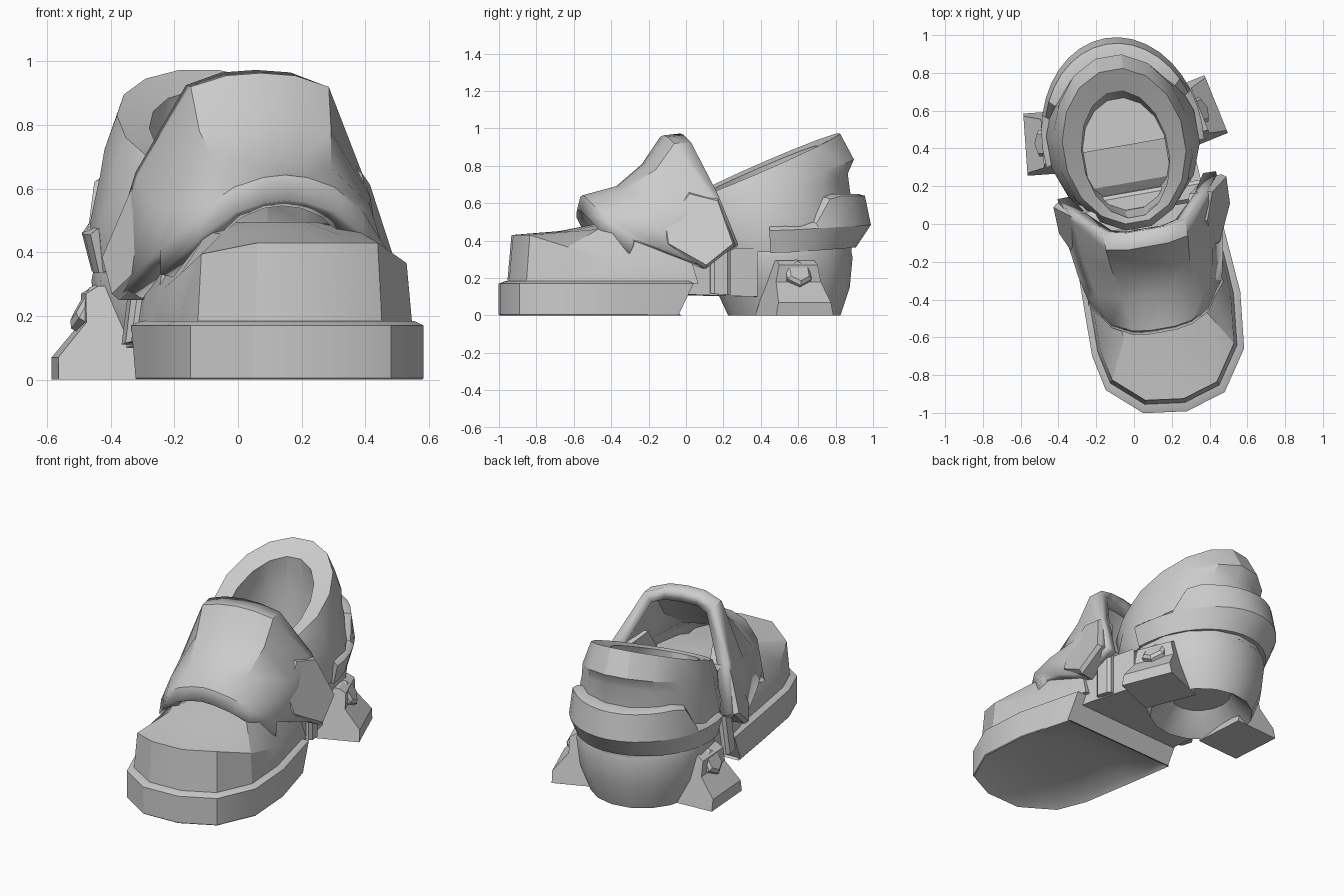
import bpy, bmesh
from math import sin, cos, pi, radians
from mathutils import Vector, Matrix

if "Cube" in bpy.data.objects:
    bpy.data.objects.remove(bpy.data.objects["Cube"])

TURN = radians(10)          # whole boot is turned slightly, toe towards +x
N = 16


def finish(name, bm, angle=28):
    bmesh.ops.recalc_face_normals(bm, faces=bm.faces)
    me = bpy.data.meshes.new(name)
    bm.to_mesh(me)
    bm.free()
    ob = bpy.data.objects.new(name, me)
    bpy.context.collection.objects.link(ob)
    ob.rotation_euler.z = TURN
    bpy.ops.object.select_all(action='DESELECT')
    ob.select_set(True)
    bpy.context.view_layer.objects.active = ob
    bpy.ops.object.shade_smooth_by_angle(angle=radians(angle))
    return ob


def loft(name, rings, closed=True, caps=True, angle=28):
    bm = bmesh.new()
    vs = [[bm.verts.new(p) for p in r] for r in rings]
    n = len(rings[0])
    for a, b in zip(vs, vs[1:]):
        for i in range(n if closed else n - 1):
            j = (i + 1) % n
            bm.faces.new((a[i], a[j], b[j], b[i]))
    if caps:
        bm.faces.new(vs[0])
        bm.faces.new(vs[-1])
    return finish(name, bm, angle)


def oval(ru, rv, vc, z0, slope=0.0, uc=0.02):
    pts = []
    for i in range(N):
        t = 2 * pi * (i + .5) / N
        v = vc + rv * sin(t)
        pts.append((uc + ru * cos(t), v, z0 + slope * v))
    return pts


# Toe sole: one outline, scaled for the shallow recess, rim and top
OUT = [(-.33, .0), (-.337, -.3), (-.34, -.65), (-.30, -.84), (-.125, -.995), (.104, -1.025),
       (.318, -.96), (.46, -.75), (.492, -.45), (.46, -.10)]


def outline(s, zf, vc=-.45, shift=0.0):
    return [(.06 + (u - .06) * s, vc + (v - vc) * s + shift, zf(v)) for u, v in OUT]


def back(ring, d):          # slide only the rear points along the foot
    return [(u, v + (d if v > -.2 else 0), z) for u, v, z in ring]


loft("toe_sole", [outline(.5, lambda v: .06), outline(.9, lambda v: .025),
                  outline(.99, lambda v: 0), back(outline(1, lambda v: .005), -.02),
                  back(outline(1, lambda v: .17), .06),
                  back(outline(.93, lambda v: .185), .06)])

# Toe cap, its crease dropping along both sides
crease = lambda v: max(.29, .43 - .32 * max(0, v + .95))
loft("toe_cap", [back(outline(.92, lambda v: .17), .12), back(outline(.88, crease), .1),
                 outline(.6, lambda v: .455 + .04 * (v + .9), shift=.1),
                 outline(.3, lambda v: .495, shift=.15)])

# Instep guard: arched rows from front lip to back edge, half rows mirrored
HALF = [[(.07, -.57, .635), (.16, -.555, .605), (.26, -.50, .53), (.36, -.36, .41)],
        [(.08, -.38, .685), (.18, -.38, .665), (.31, -.34, .55), (.39, -.22, .36)],
        [(.10, -.23, .81), (.21, -.21, .78), (.35, -.13, .57), (.42, .0, .27)],
        [(.11, -.13, .955), (.22, -.11, .92), (.36, .06, .64), (.43, .16, .36)],
        [(.11, -.04, .965), (.22, -.02, .925), (.36, .10, .65), (.425, .20, .38)]]
HALF = [[(0, h[0][1], h[0][2] + .008)] + h for h in HALF]
HALF.insert(0, [(u * 1.01, v - .02, z - .08) for u, v, z in HALF[0]])


def arch(h):
    return [(.05 - u, v, z) for u, v, z in h[:0:-1]] + [(.05 + u, v, z) for u, v, z in h]


guard = loft("instep_guard", [arch(h) for h in HALF], closed=False, caps=False, angle=30)
sol = guard.modifiers.new("thickness", 'SOLIDIFY')
sol.thickness = .07
up = sum((p.normal.z for p in guard.data.polygons))
sol.offset = -1 if up > 0 else 1

# Hexagonal ankle pads on both sides of the guard
PAD = [(-.19, .5), (-.05, .66), (.1, .62), (.17, .38), (.02, .26), (-.18, .38)]
for side, label in ((1, "right"), (-1, "left")):
    def pad_ring(s, d):
        r = []
        for v, z in PAD:
            v, z = v * s, .46 + (z - .46) * s
            r.append((.06 + side * (.465 - .3 * (z - .28) + .28 * (v - .05) - d), v, z))
        return r
    loft("ankle_pad_" + label, [pad_ring(1.05, .12), pad_ring(1.05, .03), pad_ring(.95, 0)], angle=15)


# Arch bridge joining toe and heel, with a strap over each side
def box_ring(v, w, lo, hi):
    return [(.04 - w, v, lo), (.04 + w, v, lo), (.04 + w, v, hi), (.04 - w * .9, v, hi)]


loft("arch_bridge", [box_ring(-.2, .35, .12, .36), box_ring(0, .36, .11, .36),
                     box_ring(.32, .34, .1, .36)], angle=15)
loft("arch_strap", [box_ring(.06, .37, .12, .40), box_ring(.08, .385, .115, .42),
                    box_ring(.15, .385, .11, .42), box_ring(.17, .37, .11, .40)], angle=15)

# Heel block with hollow underside
loft("heel_block", [oval(.16, .18, .53, .12), oval(.26, .26, .53, .03), oval(.30, .30, .53, 0),
                    oval(.365, .36, .52, .15), oval(.395, .405, .49, .31),
                    oval(.385, .395, .49, .36)])

# Ankle collar: floor, opening, sloped rim, chamfer and outer wall
loft("ankle_collar", [oval(.22, .29, .38, .34), oval(.27, .34, .39, .50, .25),
                      oval(.23, .34, .37, .60, .435), oval(.325, .415, .415, .615, .435),
                      oval(.36, .47, .435, .565, .30), oval(.375, .435, .435, .47, .335),
                      oval(.405, .45, .45, .44, .10), oval(.39, .42, .47, .34)])
# Stepped insole seen through the opening
loft("insole_step", [[(u, .42, .3), (u, .42, .44), (u, .22, .40), (u, .1, .3)] for u in (-.2, .24)])

# Heel counter: band wrapped round the back, stepping up towards the rear
rings = []
for k in range(21):
    a = radians(-8 + 196 * k / 20)
    s = sin(a)
    t = min(1, max(0, (s - .34) / .2))
    top, low = .48 + .17 * t, .335 + .03 * max(0, s)
    mid = low + .12
    rings.append([(.02 + .42 * f * cos(a), .45 + .54 * g * s, z) for f, g, z in
                  ((.86, .78, low), (.95, .86, low), (1.02, 1.01, mid),
                   (.98, .95, top - .01), (.93, .88, top), (.8, .75, top))])
loft("heel_counter", rings)

# Stabiliser feet with hexagonal bolts set into the sloped shoulder
FOOT = [(0, 0), (0, .07), (-.09, .18), (-.09, .27), (-.13, .295), (-.19, .295), (-.30, 0)]
for label, x, y, ang in (("right", .435, .635, 22), ("left", -.575, .42, 184)):
    M = Matrix.Rotation(-TURN, 4, 'Z') @ Matrix.Translation((x, y, 0)) @ Matrix.Rotation(radians(ang), 4, 'Z')
    loft("stabiliser_" + label,
         [[M @ Vector((o, e * (.165 - .2 * z), z)) for o, z in FOOT] for e in (-1, 1)], angle=15)
    T = M @ Matrix.Translation((-.10, 0, .225)) @ Matrix.Rotation(radians(-30), 4, 'Y')

    def hexa(r, o):
        return [T @ Vector((o, r * cos(i * pi / 3 + .5), r * sin(i * pi / 3 + .5))) for i in range(6)]
    loft("bolt_" + label, [hexa(.08, -.08), hexa(.08, .01), hexa(.06, .025)], angle=15)
